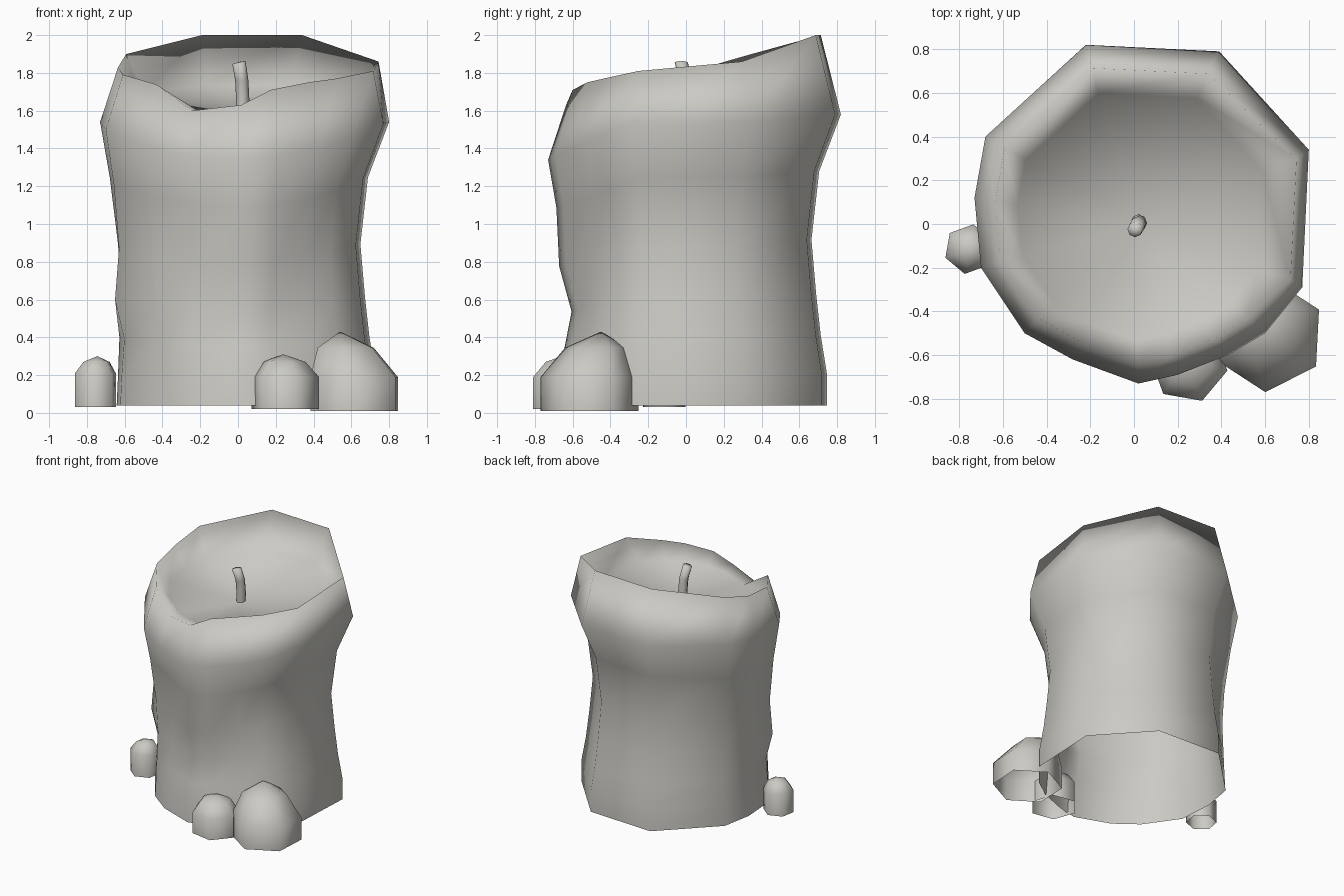
import bpy, bmesh, math
from mathutils import Vector

if "Cube" in bpy.data.objects:
    bpy.data.objects.remove(bpy.data.objects["Cube"])

wax = bpy.data.materials.new("warm_grey_wax")
wax.diffuse_color = (0.60, 0.59, 0.55, 1)
wax.use_nodes = True
wax.node_tree.nodes["Principled BSDF"].inputs["Base Color"].default_value = wax.diffuse_color


def finish(name, bm):
    bmesh.ops.recalc_face_normals(bm, faces=bm.faces)
    mesh = bpy.data.meshes.new(name)
    bm.to_mesh(mesh)
    bm.free()
    mesh.materials.append(wax)
    ob = bpy.data.objects.new(name, mesh)
    bpy.context.collection.objects.link(ob)
    for p in mesh.polygons:
        p.use_smooth = True
    return ob


def loft(name, rings, tip=None):
    """Skin a stack of closed rings; optionally close the last with a fan to tip."""
    bm = bmesh.new()
    vs = [[bm.verts.new(p) for p in r] for r in rings]
    n = len(rings[0])
    for a, b in zip(vs, vs[1:]):
        for i in range(n):
            j = (i + 1) % n
            bm.faces.new((a[i], a[j], b[j], b[i]))
    if tip:
        t = bm.verts.new(tip)
        for i in range(n):
            bm.faces.new((vs[-1][i], vs[-1][(i + 1) % n], t))
    return finish(name, bm)


# Candle body: columns of (x, y, bulge height, rim height, kind of side profile)
columns = [
    (-.22, .82, 1.58, 2.00, "plain"), (-.68, .40, 1.55, 1.90, "left"),
    (-.73, .12, 1.54, 1.83, "left"), (-.70, -.20, 1.50, 1.79, "left_drip"),
    (-.50, -.50, 1.42, 1.74, "left"), (-.28, -.62, 1.36, 1.60, "valley"),
    (.02, -.73, 1.34, 1.63, "drip"), (.20, -.69, 1.36, 1.71, "drip"),
    (.43, -.60, 1.40, 1.75, "valley"), (.60, -.50, 1.45, 1.77, "plain"),
    (.77, -.29, 1.53, 1.81, "plain"), (.80, .34, 1.54, 1.86, "plain"),
    (.39, .79, 1.58, 2.00, "plain"),
]
heights = (.026, .13, .26, .40, .58, .81)      # fractions of the bulge height
profiles = {                                   # radius factors, bottom to top
    "plain": (.91, .91, .87, .84, .81, .86),
    "left": (.88, .87, .86, .85, .87, .93),
    "left_drip": (.89, .88, .86, .93, .90, .94),
    "drip": (.93, .92, .88, .83, .92, .94),
    "valley": (.93, .91, .87, .82, .82, .87),
}
rings = []
for k, h in enumerate(heights):
    rings.append([(x * profiles[p][k], y * profiles[p][k], .04 if k == 0 else h * b)
                  for x, y, b, r, p in columns])
rings.append([(x, y, b) for x, y, b, r, p in columns])
rings.append([(x * (.93 if x > .7 else .87), y * .87, r) for x, y, b, r, p in columns])
# melted bowl inside the rim
rings.append([(x * .73, y * .73, 1.63 + .35 * (r - 1.7)) for x, y, b, r, p in columns])
loft("candle_body", rings, (.02, 0, 1.58))


# Wax blobs at the foot, open underneath
def blob(name, cx, cy, radius, sides, turn, z0, mid, shoulder, apex):
    def ring(s, z, lean):
        c = Vector((cx, cy)).lerp(Vector(apex[:2]), lean)
        return [(c.x + radius * s * math.cos(turn + i * math.tau / sides),
                 c.y + radius * s * math.sin(turn + i * math.tau / sides), z)
                for i in range(sides)]
    loft(name, [ring(1, z0, 0), ring(1, mid, 0), ring(.64, shoulder, .6)], apex)


blob("large_wax_blob", .615, -.51, .26, 6, math.radians(27), .01, .19, .345, (.54, -.45, .43))
blob("middle_wax_blob", .25, -.64, .18, 6, math.radians(-10), .02, .19, .27, (.24, -.63, .31))
blob("small_wax_blob", -.755, -.115, .115, 6, math.radians(20), .03, .21, .27, (-.745, -.115, .30))

# Bent wick
path = [(.02, .01, 1.56), (.025, .005, 1.66), (.02, 0, 1.76), (.005, -.025, 1.855)]
wick_rings = [[(x + .035 * math.cos(i * math.tau / 8), y + .035 * math.sin(i * math.tau / 8),
                z + (.008 * math.cos(i * math.tau / 8) if z > 1.8 else 0)) for i in range(8)]
              for x, y, z in path]
wick = loft("wick", wick_rings, (.005, -.025, 1.858))
